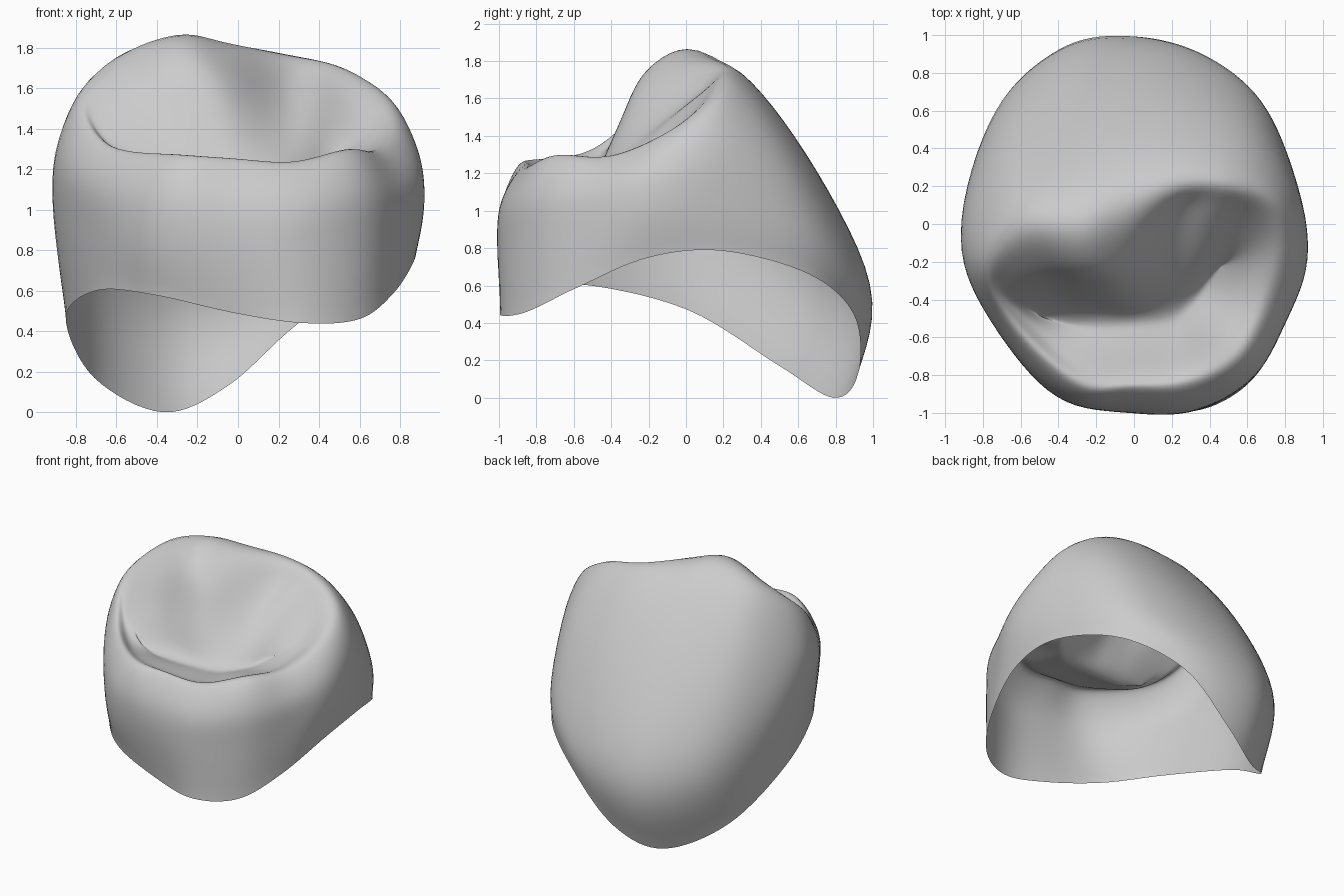
import bpy
import bmesh
from mathutils import Vector

SEGMENTS = 8      # steps between two control points around a loop
LEVELS = 7        # steps between two loops up the wall
GROOVE_END = 4    # control point at one end of the biting groove

cube = bpy.data.objects.get("Cube")
if cube:
    bpy.data.objects.remove(cube)


def spline(a, b, c, d, t):
    """Smooth curve from b to c, guided by the neighbours a and d."""
    return 0.5 * (2 * b + (c - a) * t + (2 * a - 5 * b + 4 * c - d) * t * t
                  + (3 * b - a - 3 * c + d) * t ** 3)


def closed_loop(points):
    """Turn a few control points into a dense, smooth closed loop."""
    pts = [Vector(p) for p in points]
    n = len(pts)
    return [spline(pts[i - 1], pts[i], pts[(i + 1) % n], pts[(i + 2) % n], s / SEGMENTS)
            for i in range(n) for s in range(SEGMENTS)]


def blend_loops(first, second, amount, height_amount, bulge=0.0):
    """Loop between two others, pushed outward from the axis by bulge."""
    result = []
    for a, b in zip(first, second):
        p = a.lerp(b, amount)
        p.z = a.z + (b.z - a.z) * height_amount
        result.append(p + Vector((p.x, p.y, 0)).normalized() * bulge)
    return result


# Control loops run counter-clockwise from the middle of the front
# Open lower margin of the crown
rim = closed_loop([
    (-.02, -.95, .49), (.32, -.99, .44), (.6, -.85, .46), (.77, -.58, .59),
    (.87, -.2, .75), (.85, .2, .785), (.66, .66, .66), (.3, .9, .44),
    (-.05, .92, .13), (-.37, .79, 0), (-.71, .5, .17), (-.85, .02, .465),
    (-.7, -.51, .6), (-.42, -.83, .58)])

# Widest part of the wall
belly = closed_loop([
    (0, -1, .8), (.33, -.99, .8), (.63, -.82, .84), (.8, -.53, .92),
    (.92, -.2, 1), (.87, .2, 1), (.68, .64, .92), (.35, .9, .72),
    (-.05, 1, .6), (-.4, .94, .55), (-.74, .61, .65), (-.92, -.02, .97),
    (-.74, -.51, .9), (-.43, -.9, .83)])

# Ridge line joining the cusps
crest = closed_loop([
    (-.02, -.87, 1.25), (.28, -.86, 1.23), (.56, -.71, 1.3), (.7, -.42, 1.29),
    (.78, -.12, 1.41), (.74, .12, 1.57), (.53, .24, 1.7), (.25, .26, 1.77),
    (-.05, .18, 1.82), (-.3, .1, 1.85), (-.62, .04, 1.75), (-.8, -.23, 1.54),
    (-.66, -.52, 1.32), (-.3, -.86, 1.27)])

# Inner slope falling into the biting basin
slope = closed_loop([
    (-.01, -.8, 1.22), (.26, -.77, 1.21), (.47, -.62, 1.26), (.57, -.4, 1.25),
    (.64, -.16, 1.34), (.58, .02, 1.5), (.42, .1, 1.64), (.22, .06, 1.63),
    (-.06, -.18, 1.7), (-.28, -.2, 1.77), (-.52, -.2, 1.65), (-.71, -.33, 1.44),
    (-.54, -.54, 1.24), (-.28, -.76, 1.24)])

# Narrow groove across the basin, front edge and back edge side by side
groove = closed_loop([
    (0, -.52, 1.17), (.18, -.5, 1.17), (.28, -.44, 1.18), (.37, -.33, 1.2),
    (.46, -.22, 1.26), (.39, -.28, 1.23), (.31, -.37, 1.2), (.2, -.45, 1.19),
    (0, -.48, 1.19), (-.18, -.47, 1.2), (-.34, -.48, 1.2), (-.48, -.5, 1.21),
    (-.34, -.53, 1.18), (-.18, -.53, 1.17)])

shoulder = blend_loops(belly, crest, .5, .57, .05)
foot = blend_loops(slope, groove, .55, .5)
loops = [rim, belly, shoulder, crest, slope, foot, groove]

# Skin the loops into one open shell
rings = []
last = len(loops) - 1
for k in range(last):
    before, after = loops[max(k - 1, 0)], loops[min(k + 2, last)]
    for s in range(LEVELS):
        rings.append([spline(a, b, c, d, s / LEVELS) for a, b, c, d
                      in zip(before, loops[k], loops[k + 1], after)])
rings.append(groove)

bm = bmesh.new()
grid = [[bm.verts.new(p) for p in ring] for ring in rings]
count = len(rim)
for lower, upper in zip(grid, grid[1:]):
    for i in range(count):
        j = (i + 1) % count
        bm.faces.new((lower[i], lower[j], upper[j], upper[i]))

# Close the groove with a strip from its back edge to its front edge
end = GROOVE_END * SEGMENTS
for k in range(count // 2):
    strip = [grid[-1][(end + step) % count] for step in (k, k + 1, -k - 1, -k)]
    bm.faces.new(list(dict.fromkeys(strip)))

# Soften the inner surface, leaving the open margin in place
inner = [v for v in bm.verts if not v.is_boundary]
for step in range(8):
    bmesh.ops.smooth_vert(bm, verts=inner, factor=.5,
                          use_axis_x=True, use_axis_y=True, use_axis_z=True)

mesh = bpy.data.meshes.new("tooth_crown")
bm.to_mesh(mesh)
bm.free()
crown = bpy.data.objects.new("tooth_crown", mesh)
bpy.context.collection.objects.link(crown)

# Plain grey finish
grey = bpy.data.materials.new("plain_grey")
grey.use_nodes = True
colour = (.6, .6, .6, 1)
grey.diffuse_color = colour
grey.node_tree.nodes["Principled BSDF"].inputs["Base Color"].default_value = colour
mesh.materials.append(grey)

for face in mesh.polygons:
    face.use_smooth = True
